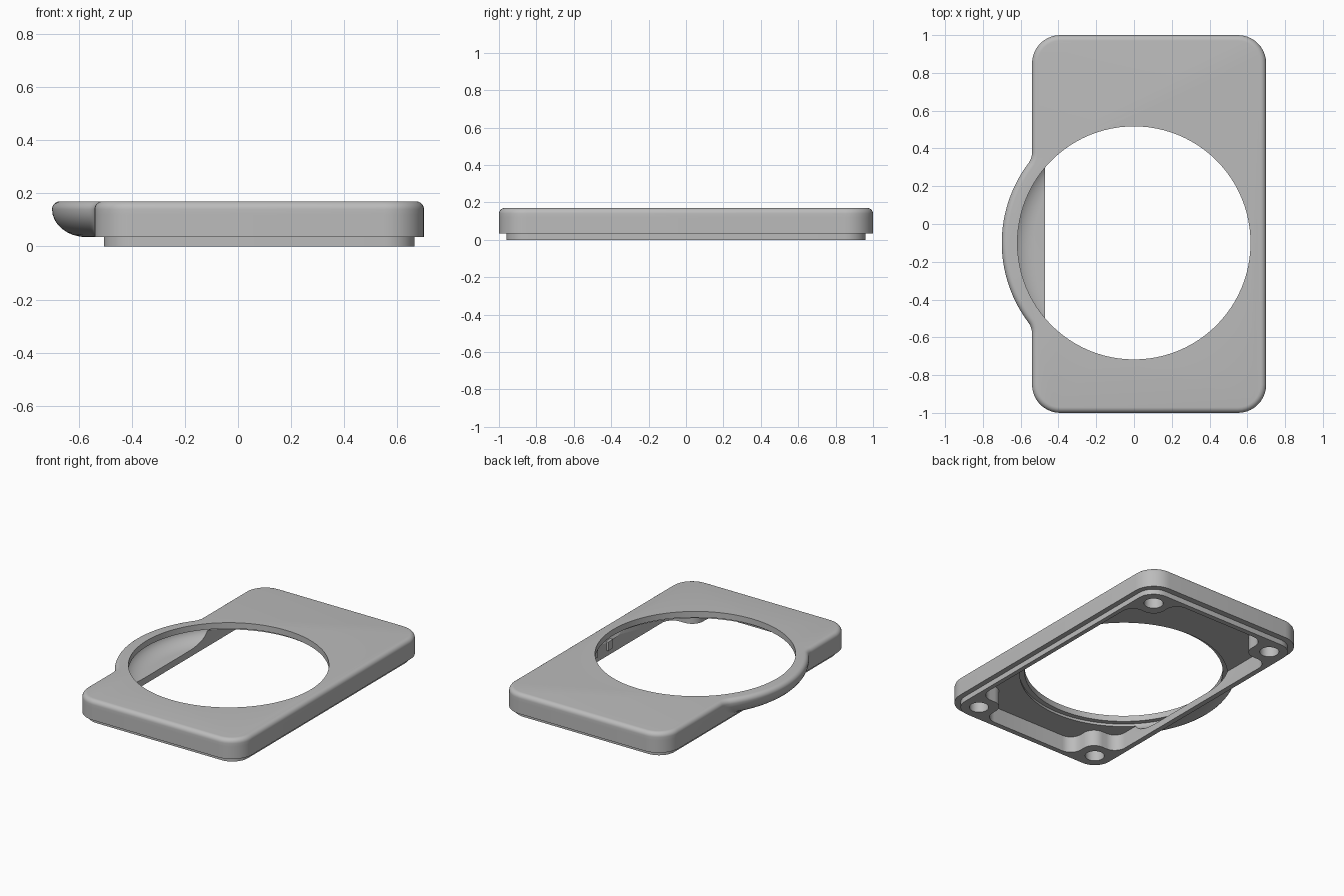
import bpy, bmesh, math
from mathutils import Vector

if "Cube" in bpy.data.objects:
    bpy.data.objects.remove(bpy.data.objects["Cube"], do_unlink=True)

grey = bpy.data.materials.new("satin grey")
grey.use_nodes = True
colour = (0.5, 0.5, 0.5, 1)
grey.diffuse_color = colour
grey.node_tree.nodes["Principled BSDF"].inputs["Base Color"].default_value = colour

HUB = Vector((0, -0.1))               # centre of the round opening
X0, X1, Y1 = -0.54, 0.70, 1.0         # frame limits
CORNER, BLEND, TOP, BASE = 0.15, 0.10, 0.17, 0.035


def arc(centre, radius, start, end, steps):
    return [(centre[0] + radius * math.cos(a), centre[1] + radius * math.sin(a))
            for a in (start + (end - start) * i / steps for i in range(steps + 1))]


def loft(name, layers):
    """Skin a solid through (z, outline) layers with equal point counts."""
    bm = bmesh.new()
    rings = [[bm.verts.new((x, y, z)) for x, y in pts] for z, pts in layers]
    n = len(rings[0])
    for low, high in zip(rings, rings[1:]):
        for i in range(n):
            j = (i + 1) % n
            bm.faces.new((low[i], low[j], high[j], high[i]))
    bm.faces.new(rings[0][::-1])
    bm.faces.new(rings[-1])
    bmesh.ops.recalc_face_normals(bm, faces=bm.faces)
    mesh = bpy.data.meshes.new(name)
    bm.to_mesh(mesh)
    bm.free()
    mesh.materials.append(grey)
    obj = bpy.data.objects.new(name, mesh)
    bpy.context.collection.objects.link(obj)
    return obj


def prism(name, pts, low, high):
    return loft(name, [(low, pts), (high, pts)])


def disc(centre, radius, steps=96):
    return arc(centre, radius, 0, math.tau, steps)[:-1]


def rounded(pts, radius, steps=8):
    """Round every right-angled corner of an outline."""
    out = []
    for i, p in enumerate(pts):
        p = Vector(p)
        a = (Vector(pts[i - 1]) - p).normalized() * radius
        b = (Vector(pts[(i + 1) % len(pts)]) - p).normalized() * radius
        for k in range(steps + 1):
            t = math.pi / 2 * k / steps
            out.append(tuple(p + a * (1 - math.sin(t)) + b * (1 - math.cos(t))))
    return out


def frame_outline(inset, bulge):
    """Rounded frame with a round swelling blended into its right side."""
    h = math.sqrt((bulge + BLEND) ** 2 - (X0 - BLEND) ** 2)
    theta = math.atan2(h, BLEND - X0)
    r, q = CORNER - inset, math.pi / 2
    left, right, end = X0 + CORNER, X1 - CORNER, Y1 - CORNER
    pts = arc((right, end), r, 0, q, 10)
    pts += arc((left, end), r, q, 2 * q, 10)
    pts += arc((X0 - BLEND, HUB.y + h), BLEND + inset, 0, -theta, 8)
    pts += arc(HUB, bulge - inset, math.pi - theta, math.pi + theta, 40)[1:-1]
    pts += arc((X0 - BLEND, HUB.y - h), BLEND + inset, theta, 0, 8)
    pts += arc((left, -end), r, 2 * q, 3 * q, 10)
    pts += arc((right, -end), r, 3 * q, 4 * q, 10)
    return pts


def combine(target, tool, operation):
    """Apply a boolean and discard the tool."""
    mod = target.modifiers.new(operation, 'BOOLEAN')
    mod.operation, mod.solver, mod.object = operation, 'EXACT', tool
    tool.hide_render = True
    bpy.context.view_layer.update()
    graph = bpy.context.evaluated_depsgraph_get()
    mesh = bpy.data.meshes.new_from_object(target.evaluated_get(graph))
    target.modifiers.clear()
    target.data = mesh
    bpy.data.objects.remove(tool, do_unlink=True)


# Cover frame: curved underside on the swelling, rounded top edge
layers = []
for i in range(9):
    t = math.pi / 2 * i / 8
    layers.append((0.14 - 0.105 * math.cos(t), frame_outline(0, 0.57 + 0.13 * math.sin(t))))
for i in range(1, 7):
    t = math.pi / 2 * i / 6
    layers.append((0.14 + 0.03 * math.sin(t), frame_outline(0.03 * (1 - math.cos(t)), 0.70)))
frame = loft("cover_frame", layers)

# Stepped lip underneath
lip = [(-0.505, -0.96), (0.665, -0.96), (0.665, 0.96), (-0.505, 0.96)]
combine(frame, prism("lip", rounded(lip, 0.115), 0, 0.06), 'UNION')

# Hollow underside, leaving a solid boss in each corner
xa, xb, yb, n = -0.47, 0.635, 0.925, 0.195
cross = [(xa + n, -yb), (xb - n, -yb), (xb - n, n - yb), (xb, n - yb),
         (xb, yb - n), (xb - n, yb - n), (xb - n, yb), (xa + n, yb),
         (xa + n, yb - n), (xa, yb - n), (xa, n - yb), (xa + n, n - yb)]
combine(frame, prism("hollow", rounded(cross, 0.08), -0.02, 0.11), 'DIFFERENCE')

# Scooped recess around the opening, then the opening itself
scoop = []
for i in range(9):
    t = math.pi / 2 * i / 8
    scoop.append((0.13 - 0.085 * math.cos(t), disc(HUB, 0.53 + 0.12 * math.sin(t))))
combine(frame, loft("scoop", scoop), 'DIFFERENCE')
combine(frame, prism("opening", disc(HUB, 0.617), 0.1, 0.3), 'DIFFERENCE')

# Blind screw holes
for x in (-0.39, 0.55):
    for y in (-0.845, 0.845):
        combine(frame, prism("screw_hole", disc((x, y), 0.06, 32), -0.02, 0.1), 'DIFFERENCE')

# Small clips on the inner left wall
for y in (-0.08, 0.08):
    clip = [(0.622, y - 0.025), (0.65, y - 0.025), (0.65, y + 0.025), (0.622, y + 0.025)]
    prism("wall_clip", clip, 0.04, 0.1)

bpy.ops.object.select_all(action='DESELECT')
frame.select_set(True)
bpy.context.view_layer.objects.active = frame
bpy.ops.object.shade_smooth_by_angle(angle=math.radians(30))
